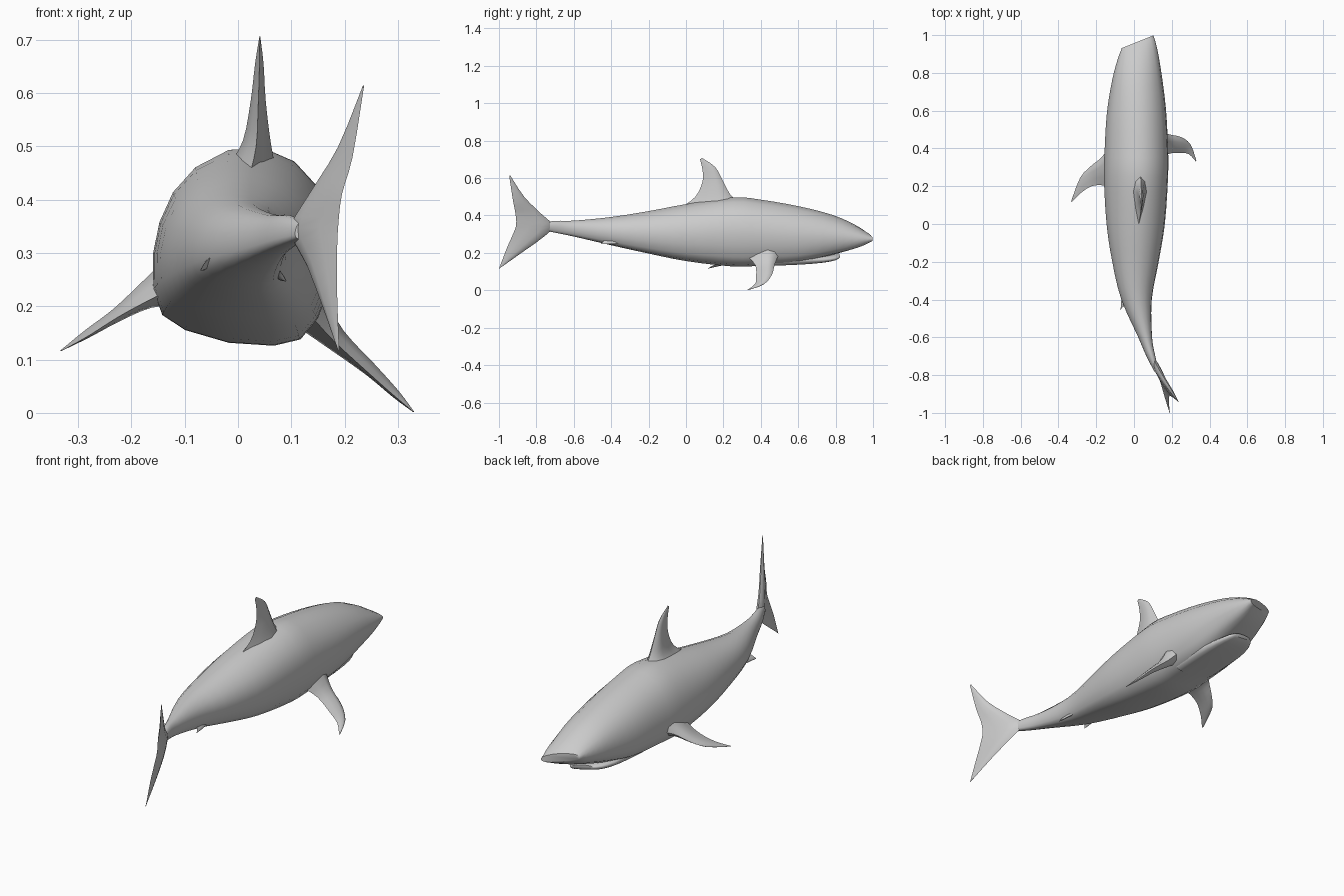
import bpy, bmesh, math
from mathutils import Vector

if "Cube" in bpy.data.objects:
    bpy.data.objects.remove(bpy.data.objects["Cube"])

ROLL = math.radians(10)


def loft(name, rings, angle=50):
    """Skin a list of equal-length closed rings and cap both ends."""
    bm = bmesh.new()
    rows = [[bm.verts.new(p) for p in r] for r in rings]
    n = len(rows[0])
    for a, b in zip(rows, rows[1:]):
        for i in range(n):
            j = (i + 1) % n
            bm.faces.new((a[i], a[j], b[j], b[i]))
    bm.faces.new(rows[0])
    bm.faces.new(rows[-1])
    bmesh.ops.recalc_face_normals(bm, faces=bm.faces)
    me = bpy.data.meshes.new(name)
    bm.to_mesh(me)
    bm.free()
    ob = bpy.data.objects.new(name, me)
    bpy.context.collection.objects.link(ob)
    bpy.ops.object.select_all(action='DESELECT')
    bpy.context.view_layer.objects.active = ob
    ob.select_set(True)
    bpy.ops.object.shade_smooth_by_angle(angle=math.radians(angle))
    return ob


def spline(rows, steps):
    """Catmull-Rom interpolation through rows of numbers."""
    out = []
    for i in range(len(rows) - 1):
        p = [rows[max(0, min(len(rows) - 1, i + k))] for k in (-1, 0, 1, 2)]
        for s in range(steps):
            t = s / steps
            out.append([b + t * ((c - a) / 2 + t * (a - 2.5 * b + 2 * c - d / 2
                        + t * (1.5 * (b - c) + (d - a) / 2)))
                        for a, b, c, d in zip(*p)])
    return out + [list(rows[-1])]


# Half cross-section: rounded back, flat belly with a firm lower edge
HALF = [(0, -1), (.5, -.95), (.78, -.84), (.93, -.6), (1, -.25), (.99, .08),
        (.9, .4), (.7, .69), (.37, .92), (0, 1)]
SECTION = HALF + [(-u, v) for u, v in HALF[-2:0:-1]]


def body_ring(y, cx, w, lo, hi, skew):
    cz, h = (lo + hi) / 2, (hi - lo) / 2
    ring = []
    for u, v in SECTION:
        x, z = u * w, v * h
        dx = x * math.cos(ROLL) + z * math.sin(ROLL)
        dz = z * math.cos(ROLL) - x * math.sin(ROLL)
        ring.append((cx + dx, y + skew * dx, cz + dz))
    return ring


def fin(name, stations):
    """Lens-shaped fin through (leading point, trailing point, half thickness)."""
    rows = spline([(*a, *b, t) for a, b, t in stations], 3)
    span = Vector(rows[-1][:3]) - Vector(rows[0][:3])
    rings = []
    for r in rows:
        a, b, t = Vector(r[:3]), Vector(r[3:6]), max(r[6], .001)
        nrm = (b - a).cross(span).normalized() * t
        ring = [a]
        prof = [(.12, .7), (.35, 1), (.7, .55)]
        ring += [a.lerp(b, f) + nrm * k for f, k in prof]
        ring.append(b)
        ring += [a.lerp(b, f) - nrm * k for f, k in reversed(prof)]
        rings.append(ring)
    return loft(name, rings)


# Body: y, centre x, half width, bottom z, top z, skew
body = [(-.78, .12, .012, .325, .36, 0), (-.7, .09, .023, .308, .372, 0),
        (-.6, .06, .036, .288, .373, 0), (-.4, .015, .08, .243, .393, 0),
        (-.2, .01, .122, .2, .425, 0), (0, .012, .153, .16, .463, 0),
        (.25, .014, .168, .13, .5, 0), (.4, .016, .166, .135, .487, 0),
        (.6, .016, .155, .15, .452, .05), (.78, .018, .13, .195, .405, .1),
        (.9, .02, .105, .232, .352, .25), (.965, .02, .085, .268, .31, .4)]
loft("body", [body_ring(*r) for r in spline(body, 3)])

# Lower jaw
jaw = [(.45, .0, .12, .14, .22, 0), (.6, .0, .118, .147, .22, .1),
       (.72, .0, .105, .157, .207, .12), (.79, .002, .08, .168, .203, .15),
       (.815, .004, .055, .18, .2, .15)]
loft("lower_jaw", [body_ring(*r) for r in spline(jaw, 2)])

# Dorsal fin
fin("dorsal_fin", [((.03, .28, .47), (.02, -.03, .44), .045),
                   ((.036, .235, .515), (.034, .05, .5), .026),
                   ((.038, .195, .59), (.038, .088, .58), .014),
                   ((.04, .155, .66), (.04, .088, .645), .008),
                   ((.041, .085, .708), (.041, .075, .7), .001)])

# Pectoral fins
fin("right_pectoral_fin", [((.13, .5, .2), (.13, .32, .19), .04),
                           ((.185, .475, .14), (.18, .37, .135), .022),
                           ((.25, .46, .085), (.245, .375, .075), .013),
                           ((.3, .42, .035), (.29, .37, .035), .008),
                           ((.33, .335, .002), (.328, .33, .003), .001)])
fin("left_pectoral_fin", [((-.12, .42, .25), (-.12, .19, .235), .045),
                          ((-.175, .35, .225), (-.17, .205, .21), .025),
                          ((-.23, .305, .185), (-.225, .2, .18), .013),
                          ((-.285, .245, .15), (-.28, .165, .145), .008),
                          ((-.333, .12, .117), (-.33, .115, .117), .001)])

# Tail fin, upper tip to lower tip
fin("tail_fin", [((.235, -.94, .615), (.236, -.945, .61), .001),
                 ((.19, -.865, .5), (.215, -.925, .48), .009),
                 ((.135, -.775, .41), (.195, -.912, .41), .013),
                 ((.1, -.71, .342), (.188, -.908, .35), .018),
                 ((.13, -.775, .275), (.186, -.925, .3), .013),
                 ((.16, -.88, .2), (.186, -.958, .225), .009),
                 ((.188, -.997, .117), (.19, -1, .115), .001)])

# Small pelvic fins
for side, x, z in (("right", .06, .265), ("left", -.04, .285)):
    s = 1 if side == "right" else -1
    fin(side + "_pelvic_fin", [((x, -.3, z), (x, -.43, z + .015), .015),
                               ((x + s * .02, -.36, z - .015),
                                (x + s * .02, -.44, z), .006),
                               ((x + s * .03, -.45, z - .018),
                                (x + s * .03, -.455, z - .017), .001)])
